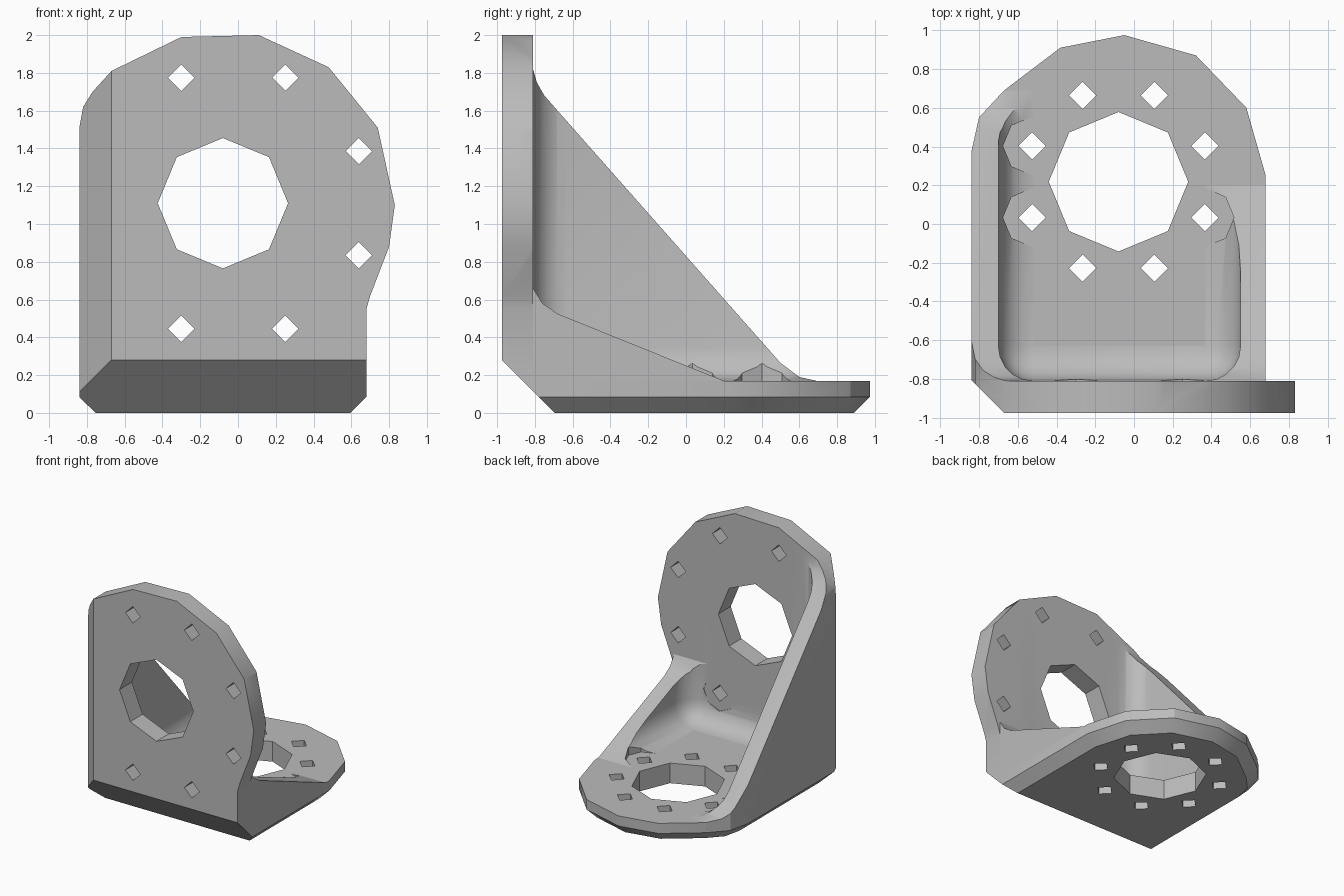
import bpy, bmesh, math
from mathutils import Vector

cube = bpy.data.objects.get("Cube")
if cube:
    bpy.data.objects.remove(cube, do_unlink=True)

grey = bpy.data.materials.new("grey_metal")
grey.use_nodes = True
grey.diffuse_color = (0.5, 0.5, 0.5, 1)
grey.node_tree.nodes["Principled BSDF"].inputs["Base Color"].default_value = (0.5, 0.5, 0.5, 1)

AXES = {"x": lambda p, d: (d, p[0], p[1]),
        "y": lambda p, d: (p[0], d, p[1]),
        "z": lambda p, d: (p[0], p[1], d)}


def prism(points, axis, start, end, lower_bevel=0):
    """Extrude a flat profile along an axis."""
    bm = bmesh.new()
    place = AXES[axis]
    face = bm.faces.new([bm.verts.new(place(p, start)) for p in points])
    edges = list(face.edges)
    grown = bmesh.ops.extrude_face_region(bm, geom=[face], use_keep_orig=True)
    shift = Vector(place((0, 0), end - start))
    for v in grown["geom"]:
        if isinstance(v, bmesh.types.BMVert):
            v.co += shift
    bmesh.ops.recalc_face_normals(bm, faces=bm.faces)
    if lower_bevel:
        bmesh.ops.bevel(bm, geom=edges, offset=lower_bevel, segments=1, affect='EDGES')
    return bm


def cut_corners(bm):
    """Slice off the front lower edge and the front side edge at 45 degrees."""
    for point, normal in (((0, -0.975, 0.28), (0, -1, -1)),
                          ((-0.67, -0.975, 0), (-1, -1, 0))):
        cut = bmesh.ops.bisect_plane(bm, geom=bm.verts[:] + bm.edges[:] + bm.faces[:],
                                     dist=1e-5, plane_co=point, plane_no=normal, clear_outer=True)
        rim = [e for e in bm.edges if e.is_boundary]
        if rim:
            bmesh.ops.edgeloop_fill(bm, edges=rim)
    bmesh.ops.recalc_face_normals(bm, faces=bm.faces)
    return bm


def make(name, bm):
    mesh = bpy.data.meshes.new(name)
    bm.to_mesh(mesh)
    bm.free()
    mesh.materials.append(grey)
    obj = bpy.data.objects.new(name, mesh)
    bpy.context.collection.objects.link(obj)
    return obj


def combine(obj, bm, operation):
    """Apply a boolean with a temporary solid."""
    tool = make("tool", bm)
    mod = obj.modifiers.new("combine", 'BOOLEAN')
    mod.operation, mod.solver, mod.object = operation, 'EXACT', tool
    graph = bpy.context.evaluated_depsgraph_get()
    mesh = bpy.data.meshes.new_from_object(obj.evaluated_get(graph))
    obj.modifiers.clear()
    obj.data = mesh
    bpy.data.objects.remove(tool, do_unlink=True)


def ring(cx, cy, radius, sides, turn=0):
    return [(cx + radius * math.cos(turn + math.tau * i / sides),
             cy + radius * math.sin(turn + math.tau * i / sides)) for i in range(sides)]


# Outlines of the upright plate (x, z) and the base plate (x, y)
upright = [(-0.84, 0), (0.68, 0), (0.68, 0.55), (0.70, 0.62), (0.80, 0.88), (0.83, 1.1),
           (0.74, 1.51), (0.48, 1.83), (0.11, 2), (-0.3, 1.99), (-0.67, 1.81),
           (-0.77, 1.7), (-0.82, 1.62), (-0.84, 1.51)]
floor = [(-0.84, -0.975), (0.68, -0.975), (0.68, 0.25), (0.58, 0.6), (0.32, 0.87),
         (-0.05, 0.975), (-0.38, 0.91), (-0.67, 0.69), (-0.8, 0.55), (-0.84, 0.37)]

# Side gussets (y, z): a tall one and a low one
tall = [(-0.9, 0.1), (0.69, 0.1), (0.69, 0.17), (0.6, 0.19), (0.5, 0.265), (-0.68, 1.6),
        (-0.75, 1.68), (-0.79, 1.75), (-0.81, 1.82), (-0.9, 1.82)]
low = [(-0.9, 0.1), (0.2, 0.1), (0.2, 0.17), (-0.68, 0.525), (-0.76, 0.58),
       (-0.81, 0.66), (-0.9, 0.66)]

bracket = make("angle_bracket", cut_corners(prism(tall, "x", -0.84, 0)))
combine(bracket, prism(upright, "y", -1.2, 1.2), 'INTERSECT')
combine(bracket, prism(floor, "z", -0.2, 2.2), 'INTERSECT')
combine(bracket, cut_corners(prism(low, "x", -0.1, 0.68)), 'UNION')
combine(bracket, cut_corners(prism(upright, "y", -0.975, -0.81)), 'UNION')
combine(bracket, cut_corners(prism(floor, "z", 0, 0.17, lower_bevel=0.085)), 'UNION')

# Rounded inner cavity leaves fillets between the walls
cavity = prism([(-0.70, -0.81), (0.55, -0.81), (0.55, 1.6), (-0.70, 1.6)], "z", 0.17, 2.6)
bmesh.ops.bevel(cavity, geom=cavity.edges[:], offset=0.18, segments=5, profile=0.5, affect='EDGES')
combine(bracket, cavity, 'DIFFERENCE')

# Bolt circles: holes, plus clearance for the bolt heads
combine(bracket, prism(ring(-0.08, 1.11, 0.345, 8), "y", -1.2, -0.6), 'DIFFERENCE')
combine(bracket, prism(ring(-0.08, 0.218, 0.36, 8), "z", -0.2, 0.4), 'DIFFERENCE')
for i in range(8):
    angle = math.tau * (i + 0.5) / 8
    c, s = math.cos(angle), math.sin(angle)
    x, y = -0.08 + 0.483 * c, 0.218 + 0.483 * s
    combine(bracket, prism(ring(x, y, 0.15, 8), "z", 0.17, 0.6), 'DIFFERENCE')
    combine(bracket, prism(ring(x, y, 0.07, 4), "z", -0.2, 0.4), 'DIFFERENCE')
    x, z = -0.025 + 0.72 * c, 1.11 + 0.72 * s
    if x > -0.5:
        combine(bracket, prism(ring(x, z, 0.15, 8), "y", -0.81, -0.5), 'DIFFERENCE')
        combine(bracket, prism(ring(x, z, 0.07, 4), "y", -1.2, -0.6), 'DIFFERENCE')

bracket.data.materials.clear()
bracket.data.materials.append(grey)
bpy.ops.object.select_all(action='DESELECT')
bracket.select_set(True)
bpy.context.view_layer.objects.active = bracket
bpy.ops.object.shade_smooth_by_angle(angle=math.radians(30))
